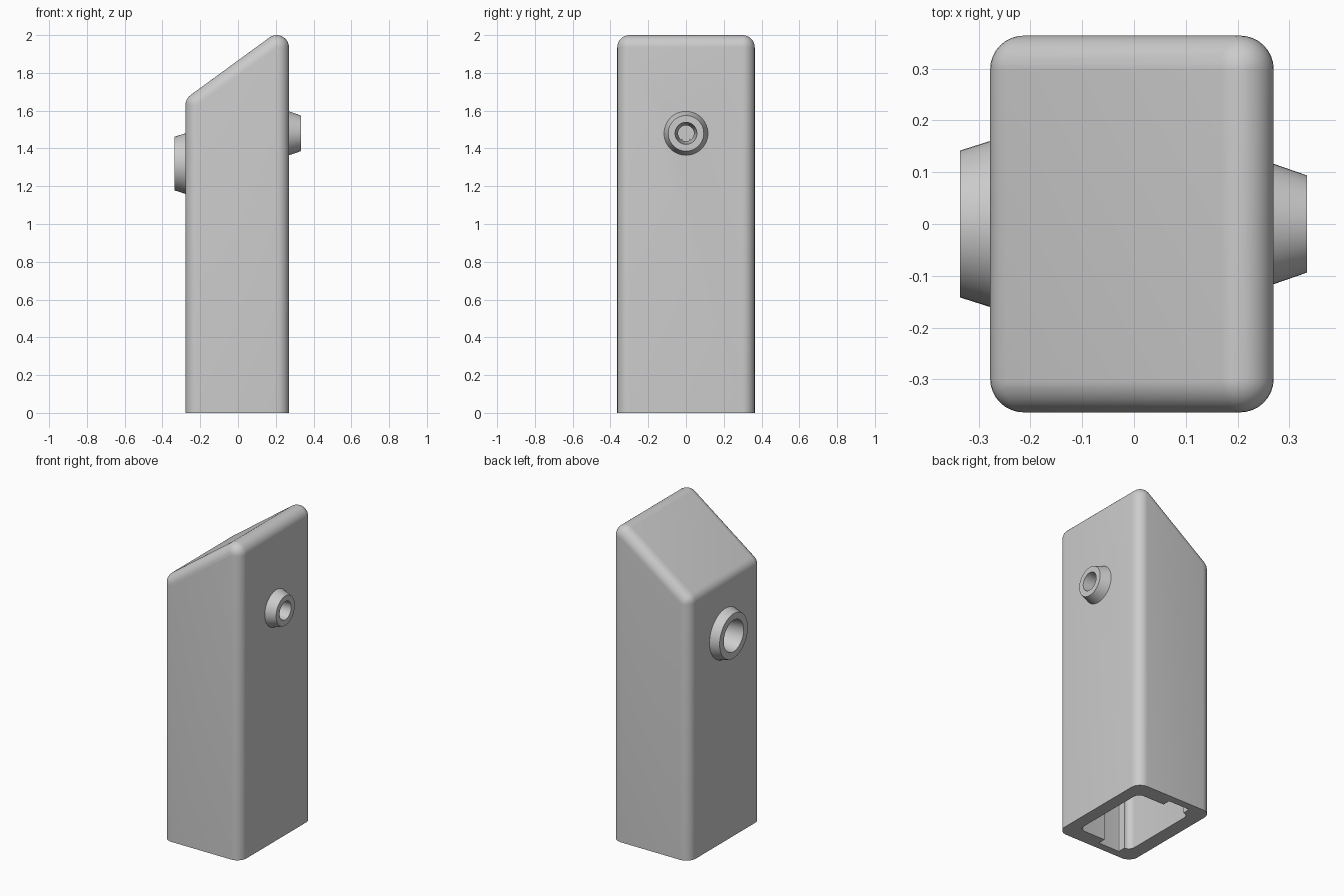
import bpy, bmesh, math
from mathutils import Matrix, Vector

if "Cube" in bpy.data.objects:
    bpy.data.objects.remove(bpy.data.objects["Cube"], do_unlink=True)

grey = bpy.data.materials.new("plain grey")
grey.use_nodes = True
COLOUR = (0.6, 0.6, 0.6, 1)
grey.diffuse_color = COLOUR
grey.node_tree.nodes["Principled BSDF"].inputs["Base Color"].default_value = COLOUR


def make_object(name, bm):
    bmesh.ops.recalc_face_normals(bm, faces=bm.faces)
    mesh = bpy.data.meshes.new(name)
    bm.to_mesh(mesh)
    bm.free()
    mesh.materials.append(grey)
    obj = bpy.data.objects.new(name, mesh)
    bpy.context.collection.objects.link(obj)
    return obj


def rounded_block(name, x0, x1, half_y, z0, ztop0, ztop1, r, sphere_top):
    """Slanted-top block: hull of corner discs below and spheres (or discs) above."""
    bm = bmesh.new()
    for x, top in ((x0 + r, ztop0), (x1 - r, ztop1)):
        for y in (r - half_y, half_y - r):
            bmesh.ops.create_circle(bm, segments=32, radius=r,
                                    matrix=Matrix.Translation((x, y, z0)))
            place = Matrix.Translation((x, y, top))
            if sphere_top:
                bmesh.ops.create_uvsphere(bm, u_segments=32, v_segments=16,
                                          radius=r, matrix=place)
            else:
                slant = Matrix.Identity(4)
                slant[2][0] = (ztop1 - ztop0) / (x1 - x0 - 2 * r)
                bmesh.ops.create_circle(bm, segments=32, radius=r, matrix=place @ slant)
    hull = bmesh.ops.convex_hull(bm, input=bm.verts)
    junk = {v for v in hull["geom_interior"] + hull["geom_unused"]
            if isinstance(v, bmesh.types.BMVert)}
    bmesh.ops.delete(bm, geom=list(junk), context="VERTS")
    bmesh.ops.dissolve_limit(bm, angle_limit=0.01, verts=bm.verts, edges=bm.edges)
    return make_object(name, bm)


def cylinder(name, x, z, radius, depth):
    bm = bmesh.new()
    place = Matrix.Translation((x, 0, z)) @ Matrix.Rotation(math.pi / 2, 4, "Y")
    bmesh.ops.create_cone(bm, cap_ends=True, segments=48, radius1=radius,
                          radius2=radius, depth=depth, matrix=place)
    return make_object(name, bm)


def lathe(name, z, profile):
    """Ring turned about a sideways axis from a closed (x, radius) profile."""
    bm = bmesh.new()
    verts = [bm.verts.new((x, 0, z + r)) for x, r in profile]
    edges = [bm.edges.new((v, verts[i - 1])) for i, v in enumerate(verts)]
    bmesh.ops.spin(bm, geom=verts + edges, cent=Vector((0, 0, z)), axis=(1, 0, 0),
                   angle=math.tau, steps=48)
    bmesh.ops.remove_doubles(bm, verts=bm.verts, dist=0.0005)
    return make_object(name, bm)


def cut(target, cutter):
    cutter.hide_render = True
    mod = target.modifiers.new("cut", "BOOLEAN")
    mod.operation, mod.solver, mod.object = "DIFFERENCE", "EXACT", cutter
    bpy.context.view_layer.objects.active = target
    bpy.ops.object.modifier_apply(modifier=mod.name)
    bpy.data.objects.remove(cutter, do_unlink=True)


# Body shell with slanted, rounded top
body = rounded_block("body", -0.278, 0.27, 0.364, 0, 1.63, 1.935, 0.065, True)

# Inner cavity, open at the bottom, with a groove in the front and back walls
cut(body, rounded_block("cavity", -0.19, 0.19, 0.265, -0.1, 1.56, 1.80, 0.04, False))
cut(body, rounded_block("wall_grooves", -0.15, 0.0, 0.315, -0.1, 1.5, 1.5, 0.005, False))

# Holes that the nozzles sit in
cut(body, cylinder("left_hole", 0.25, 1.48, 0.07, 0.2))
cut(body, cylinder("right_hole", -0.25, 1.32, 0.11, 0.2))

# Tapered nozzles with tapered bores
small_nozzle = lathe("small_nozzle", 1.48, [
    (0.188, 0.042), (0.334, 0.058), (0.334, 0.094), (0.265, 0.118), (0.188, 0.09)])
large_nozzle = lathe("large_nozzle", 1.32, [
    (-0.188, 0.08), (-0.336, 0.10), (-0.336, 0.142), (-0.273, 0.162), (-0.188, 0.13)])

# Smooth shading with sharp edges kept
for obj in bpy.context.scene.objects:
    obj.select_set(obj in (body, small_nozzle, large_nozzle))
bpy.context.view_layer.objects.active = body
bpy.ops.object.shade_smooth_by_angle(angle=math.radians(30))
